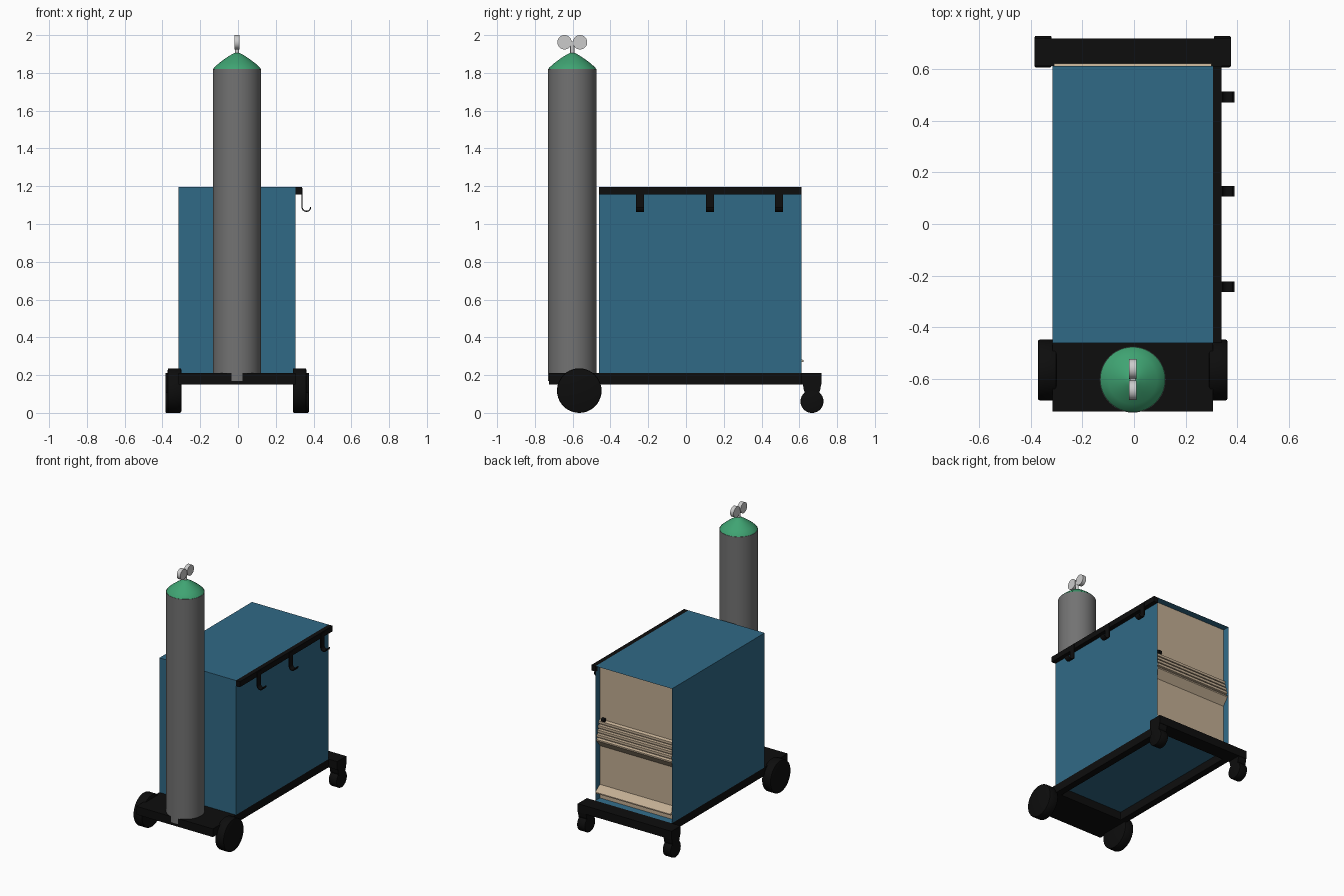
import bpy, bmesh, math
from mathutils import Matrix, Vector

if "Cube" in bpy.data.objects:
    bpy.data.objects.remove(bpy.data.objects["Cube"])

CX = -0.005  # the cart's own centre line (the hooks stick out on +x)


def mat(name, rgb):
    m = bpy.data.materials.new(name)
    m.diffuse_color = (*rgb, 1)
    m.use_nodes = True
    m.node_tree.nodes["Principled BSDF"].inputs["Base Color"].default_value = m.diffuse_color
    return m


BLUE = mat("cabinet blue", (0.03, 0.142, 0.24))
BLACK = mat("black", (0.004, 0.004, 0.004))
GREY = mat("cylinder grey", (0.17, 0.17, 0.17))
GREEN = mat("shoulder green", (0.05, 0.37, 0.17))
SILVER = mat("gauge silver", (0.6, 0.6, 0.6))
TAN = mat("panel tan", (0.54, 0.42, 0.29))


def finish(name, bm, mats, smooth=False):
    bmesh.ops.recalc_face_normals(bm, faces=bm.faces)
    me = bpy.data.meshes.new(name)
    bm.to_mesh(me)
    bm.free()
    for m in mats:
        me.materials.append(m)
    ob = bpy.data.objects.new(name, me)
    bpy.context.collection.objects.link(ob)
    if smooth:
        bpy.ops.object.select_all(action='DESELECT')
        ob.select_set(True)
        bpy.context.view_layer.objects.active = ob
        bpy.ops.object.shade_smooth_by_angle(angle=math.radians(35))
    return ob


def box_bm(x, y, z):
    bm = bmesh.new()
    c = Vector(((x[0] + x[1]) / 2, (y[0] + y[1]) / 2, (z[0] + z[1]) / 2))
    s = Matrix.Diagonal((x[1] - x[0], y[1] - y[0], z[1] - z[0], 1))
    bmesh.ops.create_cube(bm, size=1, matrix=Matrix.Translation(c) @ s)
    return bm


def box(name, x, y, z, m):
    return finish(name, box_bm(x, y, z), [m])


def disc(name, centre, r, width, m, bevel=0.0):
    """Cylinder lying along x."""
    bm = bmesh.new()
    bmesh.ops.create_cone(bm, cap_ends=True, segments=40, radius1=r, radius2=r, depth=width,
                          matrix=Matrix.Translation(centre) @ Matrix.Rotation(math.pi / 2, 4, 'Y'))
    if bevel:
        rim = [e for e in bm.edges if abs(e.verts[0].co.x - e.verts[1].co.x) < 1e-5]
        bmesh.ops.bevel(bm, geom=rim, offset=bevel, segments=2, affect='EDGES', profile=0.5)
    return finish(name, bm, [m], True)


def extrude(name, pts, axis, a, b, m, smooth=False):
    """Closed profile swept from a to b along x (points y,z) or y (points x,z)."""
    bm = bmesh.new()
    put = (lambda p, t: (t, p[0], p[1])) if axis == 'x' else (lambda p, t: (p[0], t, p[1]))
    f = bm.faces.new([bm.verts.new(put(p, a)) for p in pts])
    ext = bmesh.ops.extrude_face_region(bm, geom=[f])
    d = Vector((b - a, 0, 0) if axis == 'x' else (0, b - a, 0))
    bmesh.ops.translate(bm, vec=d, verts=[v for v in ext['geom'] if isinstance(v, bmesh.types.BMVert)])
    return finish(name, bm, [m], smooth)


def lathe(name, prof, centre, m, n=48):
    """Profile of (radius, z) spun about a vertical axis."""
    bm = bmesh.new()
    vs = [bm.verts.new((centre[0] + r, centre[1], z)) for r, z in prof]
    es = [bm.edges.new(p) for p in zip(vs, vs[1:])]
    bmesh.ops.spin(bm, geom=vs + es, cent=(*centre, 0), axis=(0, 0, 1),
                   angle=2 * math.pi, steps=n)
    bmesh.ops.remove_doubles(bm, verts=bm.verts, dist=1e-5)
    return finish(name, bm, [m], True)


# cabinet with a recessed tan panel at the back
bm = box_bm((-0.315, 0.305), (-0.46, 0.612), (0.21, 1.195))
back = max(bm.faces, key=lambda f: f.calc_center_median().y)
bmesh.ops.inset_region(bm, faces=[back], thickness=0.006)
bmesh.ops.translate(bm, verts=back.verts, vec=(0, -0.045, 0))
back.material_index = 1
finish("cabinet", bm, [BLUE, TAN])

# stepped vent band and bottom ledge on the back panel
steps = [(0.565, 0.795)]
for i in range(4):
    y, z = 0.575 + 0.008 * i, 0.785 - 0.03 * i
    steps += [(y + 0.008, z), (y + 0.008, z - 0.018), (y - 0.004, z - 0.021), (y - 0.004, z - 0.028)]
steps += [(0.61, 0.66), (0.61, 0.65), (0.565, 0.595)]
extrude("back_vents", steps, 'x', -0.309, 0.299, TAN)
extrude("back_ledge", [(0.565, 0.315), (0.585, 0.305), (0.622, 0.278), (0.622, 0.27), (0.565, 0.262)],
        'x', -0.309, 0.299, TAN)
disc("back_knob", (0.262, 0.578, 0.80), 0.014, 0.024, BLACK)

# base frame: front platform, side rails, rear cross bar
box("front_platform", (-0.315, 0.305), (-0.7265, -0.455), (0.15, 0.21), BLACK)
for side, s in (("left", -1), ("right", 1)):
    xs = sorted((CX + s * 0.31, CX + s * 0.26))
    box(side + "_rail", xs, (-0.455, 0.615), (0.15, 0.21), BLACK)
    # big front wheel
    disc(side + "_front_wheel", (CX + s * 0.331, -0.565, 0.118), 0.118, 0.072, BLACK, 0.008)
    # rear caster with tapered fork
    x = CX + s * 0.347
    disc(side + "_caster_wheel", (x, 0.667, 0.061), 0.061, 0.066, BLACK, 0.006)
    extrude(side + "_caster_fork", [(0.618, 0.155), (0.716, 0.155), (0.71, 0.12), (0.692, 0.075),
                                    (0.642, 0.075), (0.624, 0.12)], 'x', x - 0.033, x + 0.033, BLACK)
box("rear_bar", (-0.385, 0.375), (0.612, 0.718), (0.15, 0.21), BLACK)

# hook rail and three curled hooks on the right side
box("hook_rail", (0.303, 0.338), (-0.46, 0.612), (1.155, 1.195), BLACK)
arc = [math.radians(180 + 20 * i) for i in range(10)]
outer = [(0.362 + 0.026 * math.cos(a), 1.09 + 0.026 * math.sin(a)) for a in arc]
inner = [(0.362 + 0.020 * math.cos(a), 1.09 + 0.020 * math.sin(a)) for a in reversed(arc)]
for i, y in enumerate((-0.243, 0.127, 0.492)):
    extrude(f"hook_{i + 1}", [(0.336, 1.19)] + outer + inner + [(0.342, 1.19)],
            'y', y - 0.021, y + 0.021, BLACK, True)

# gas cylinder, shoulder, valve and gauges
C = (CX, -0.602)
lathe("gas_cylinder", [(0, 0.17), (0.128, 0.17), (0.128, 1.82), (0, 1.82)], C, GREY)
lathe("cylinder_shoulder", [(0.128, 1.815), (0.122, 1.828), (0.095, 1.852), (0.06, 1.878),
                            (0.03, 1.897), (0.012, 1.906), (0, 1.907)], C, GREEN)
lathe("valve_stem", [(0, 1.89), (0.011, 1.89), (0.011, 1.965), (0, 1.965)], C, SILVER, 16)
for side, s in (("front", -1), ("rear", 1)):
    disc(side + "_gauge", (CX, C[1] + s * 0.041, 1.962), 0.038, 0.028, SILVER)
